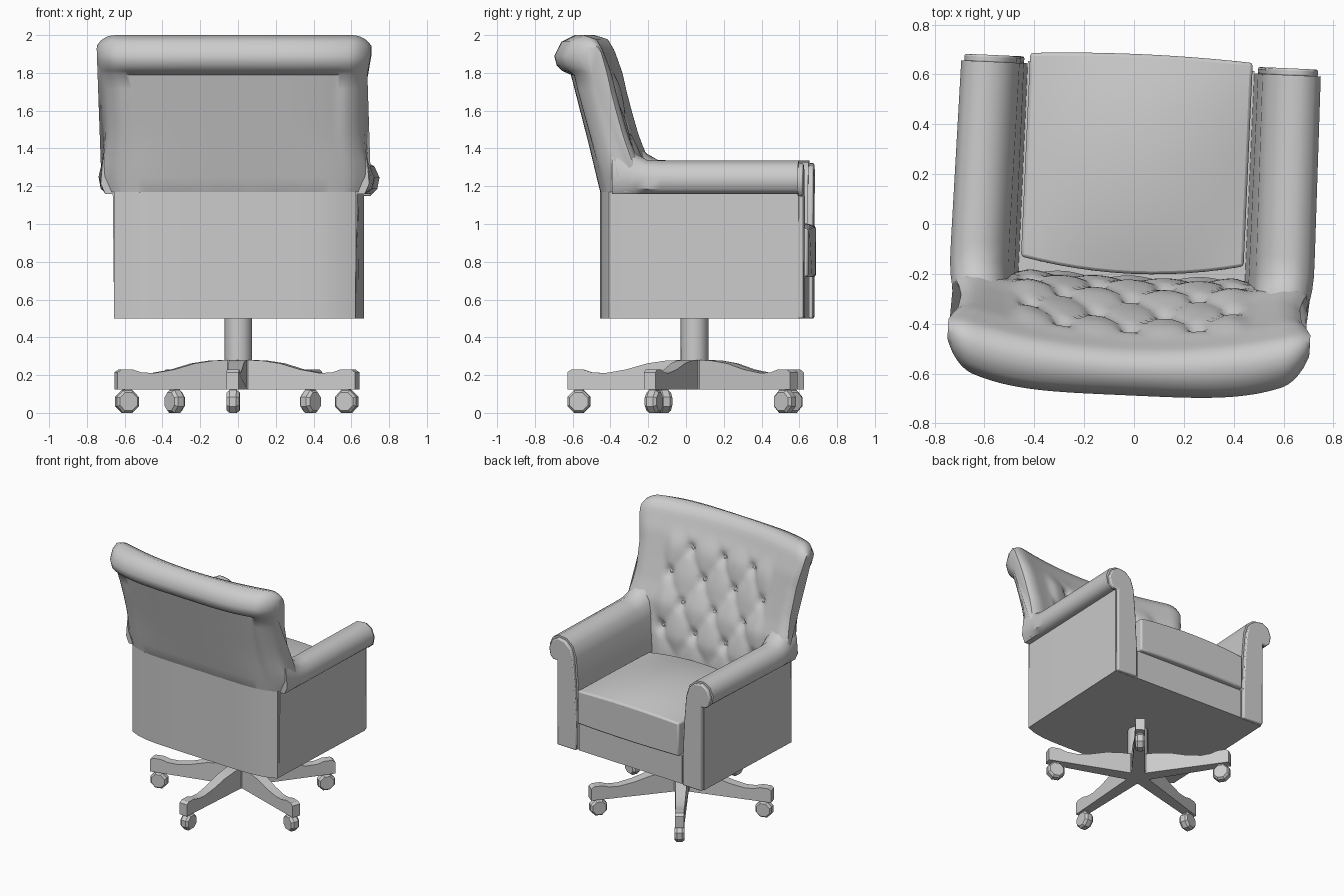
import bpy, bmesh
from math import sin, cos, pi, sqrt, exp, radians
from mathutils import Vector

if "Cube" in bpy.data.objects:
    bpy.data.objects.remove(bpy.data.objects["Cube"])

TURN = -0.045          # the whole chair is turned slightly about z
CY = 0.045             # centre of the swivel base


def make(name, verts, faces, angle=35, bevel=0):
    bm = bmesh.new()
    vs = [bm.verts.new(v) for v in verts]
    for f in faces:
        bm.faces.new([vs[i] for i in f])
    bmesh.ops.recalc_face_normals(bm, faces=bm.faces)
    me = bpy.data.meshes.new(name)
    bm.to_mesh(me)
    bm.free()
    me.shade_smooth()
    me.set_sharp_from_angle(angle=radians(angle))
    ob = bpy.data.objects.new(name, me)
    bpy.context.collection.objects.link(ob)
    ob.rotation_euler.z = TURN
    if bevel:
        m = ob.modifiers.new("bevel", 'BEVEL')
        m.width, m.segments, m.limit_method = bevel, 2, 'ANGLE'
        m.angle_limit = radians(50)
    return ob


def loft(name, rings, angle=35, bevel=0):
    """Skin a list of equal closed rings and cap both ends."""
    n = len(rings[0])
    verts = [p for r in rings for p in r]
    faces = [list(range(n)), list(range(len(verts) - n, len(verts)))]
    for k in range(len(rings) - 1):
        for i in range(n):
            j = (i + 1) % n
            faces.append((k*n + i, k*n + j, (k+1)*n + j, (k+1)*n + i))
    return make(name, verts, faces, angle, bevel)


def interp(pts, t):
    """Piecewise linear lookup in (key, value) pairs."""
    if t <= pts[0][0]:
        return pts[0][1]
    for (a, u), (b, v) in zip(pts, pts[1:]):
        if t <= b:
            return u + (v - u) * (t - a) / (b - a)
    return pts[-1][1]


def smooth(a, b, x):
    t = min(1, max(0, (x - a) / (b - a)))
    return t * t * (3 - 2 * t)


def wall_bow(x):
    return 0.06 * (x / 0.64) ** 6


def rear_bow(x, z):
    k = smooth(1.17, 1.5, z)
    return (1 - k) * 0.06 * min(1.3, (x / 0.64) ** 6) + k * 0.085 * (x / 0.68) ** 4


def front_bow(x, z):
    return 0.085 * (x / 0.65) ** 2 * (.4 + .6 * smooth(1.1, 1.36, z))


# ---- lower body: seat deck and bowed rear wall
loft("seat_deck", [[(x, y, z) for x, y in ((-.455, -.28), (.455, -.28), (.455, .635), (-.455, .635))]
                   for z in (.5, .72)])
plan = [(.64, -.36), (.455, -.36), (.455, -.28), (-.455, -.28), (-.455, -.36), (-.64, -.36)]
plan += [(x, -.44 + wall_bow(x)) for x in [-.64 + .08 * i for i in range(17)]]
loft("rear_wall", [[(x, y, z) for x, y in plan] for z in (.5, 1.17)])

# ---- rolled arms: the roll flares and rises where it meets the back
section = [(.64, .5), (.64, 1.16), (.68, 1.16), (.71, 1.185), (.722, 1.245), (.695, 1.305),
           (.64, 1.335), (.57, 1.325), (.515, 1.28), (.488, 1.2), (.47, 1.0), (.455, .72), (.455, .5)]


def arm_ring(s, y, lift):
    ring = []
    for x, z in section:
        k = max(0, (z - 1.16) / .17)
        flare = .012 * (.625 - y) * smooth(1.1, 1.2, z) - .35 * lift * k
        ring.append((s * (x + flare), y, z + lift * k))
    return ring


for side, s in (("left", -1), ("right", 1)):
    loft(side + "_arm", [arm_ring(s, y, h) for y, h in
                         ((-.36, .19), (-.28, .085), (-.235, .035), (-.18, .005), (-.1, 0), (.625, 0))], 40)
    inner = [(.6 + (x - .6) * .9, .5 + (z - .5) * .984) for x, z in section]
    loft(side + "_arm_front_panel", [[(s*x, y, z) for x, z in inner] for y in (.62, .652)], 40, .008)

# ---- tufted back: cross-sections lofted along x
FRONT = [(.8, -.23), (1.1, -.245), (1.33, -.30), (1.45, -.345), (1.6, -.39), (1.8, -.445), (1.93, -.50)]
ROLL = [(-.53, 1.98), (-.585, 2.0), (-.65, 1.965), (-.688, 1.89), (-.675, 1.84), (-.645, 1.81)]
HALF = [(1.17, .695), (1.21, .718), (1.3, .71), (1.4, .69), (1.5, .68), (1.7, .69), (1.9, .727)]
BUTTONS = [(x, z) for z, xs in ((1.72, (-.27, 0, .27)), (1.53, (-.405, -.135, .135, .405)),
                                (1.34, (-.27, 0, .27)), (1.15, (-.405, -.135, .135, .405)))
           for x in xs]


def tuft(x, z):
    u, v = x / .27 + (z - 1.72) / .38, x / .27 - (z - 1.72) / .38
    mask = (1 - smooth(.40, .50, abs(x))) * (1 - smooth(1.72, 1.86, z))
    puff = .024 * sqrt(abs(sin(pi * u) * sin(pi * v)))
    dent = sum(exp(-((x - a)**2 + (z - b)**2) / .0012) for a, b in BUTTONS)
    return mask * puff - .035 * dent


def back_ring(s):
    bottom = .8 if abs(s) * .69 < .48 else 1.17
    e = max(0, (abs(s) - .86) / .14)
    f = sqrt(1 - .8 * e * e)
    pts = []
    for i in range(40):                                   # tufted front
        z = .8 + 1.13 * i / 39
        if z < 1.33:
            z = bottom + (z - .8) / .53 * (1.33 - bottom)
        x = s * interp(HALF, z)
        pts.append((interp(FRONT, z) + tuft(x, z) + front_bow(x, z), z))
    for i, (y, z) in enumerate(ROLL):                     # top roll
        x = s * interp(HALF, z)
        k = min(1, i / 2)
        pts.append((y + (1 - k) * front_bow(x, z) + k * rear_bow(x, z), z))
    recess = .02 * (1 - smooth(.78, .86, abs(s)))
    for i in range(9):                                    # rear panel
        t = i / 8
        z = 1.79 - .62 * t
        pts.append((-.62 + .18 * t + recess * (1 - t) + rear_bow(s * interp(HALF, z), z), z))
    ring = []
    for y, z in pts:
        x = s * interp(HALF, z)
        mz = min(z, 1.9)
        my = -.34 - .28 * (mz - 1.15) + (front_bow(x, z) + rear_bow(x, z)) / 2
        ring.append((x, my + (y - my) * f, mz + (z - mz) * f))
    return ring


loft("tufted_back", [back_ring(-1 + i / 36) for i in range(73)], 50)

# ---- buttons in the tufts
for k, (x, z) in enumerate(BUTTONS):
    c = Vector((x, interp(FRONT, z) + tuft(x, z) + front_bow(x, z), z))
    rings = [[c + Vector((r * cos(a * pi / 4), d, r * sin(a * pi / 4))) for a in range(8)]
             for r, d in ((.018, -.005), (.018, .006), (.009, .012))]
    loft("back_button_%d" % (k + 1), rings, 50)

# ---- domed seat cushion
N = 12


def cushion_ring(j):
    v = -1 + 2 * j / N
    us = [-1 + 2 * i / N for i in range(N + 1)]

    def point(u, top):
        back = -.15 - .05 * (1 - u * u)
        front = .667 + .015 * (1 - u * u)
        y = back + (front - back) * (v + 1) / 2
        z = .975 + .07 * (1 - u * u) * (1 - .75 * v * v) if top else .72
        return (u * .447, y, z)
    return [point(u, True) for u in us] + [point(u, False) for u in reversed(us)]


loft("seat_cushion", [cushion_ring(j) for j in range(N + 1)], 40, .012)

# ---- swivel column and hub
def disc(r, z, n):
    return [(r * cos(2 * pi * i / n), CY + r * sin(2 * pi * i / n), z) for i in range(n)]


loft("column", [disc(.073, z, 12) for z in (.26, .51)])
loft("base_hub", [disc(.09, z, 10) for z in (.125, .28)])

# ---- five legs with casters
LEG = [(.03, .28), (.14, .278), (.25, .262), (.36, .23), (.47, .211), (.54, .214), (.59, .23),
       (.65, .23), (.672, .215), (.672, .125), (.03, .125)]
for k in range(5):
    a = -pi / 2 + 2 * pi * k / 5
    d, t = Vector((cos(a), sin(a), 0)), Vector((-sin(a), cos(a), 0))
    o = Vector((0, CY, 0))

    def at(r, w, z):
        return o + d * r + t * w + Vector((0, 0, z))

    loft("base_leg_%d" % (k + 1),
         [[at(r, s * (.05 - .018 * min(1, r / .45)), z) for r, z in LEG] for s in (-1, 1)], 25)
    loft("caster_stem_%d" % (k + 1),
         [[at(.61 + p, q, z) for p, q in ((-.02, -.02), (.02, -.02), (.02, .02), (-.02, .02))]
          for z in (.08, .13)])
    loft("caster_wheel_%d" % (k + 1),
         [[at(.612 + r * cos(pi * (i + .5) / 4), w, .06 + r * sin(pi * (i + .5) / 4)) for i in range(8)]
          for r, w in ((.052, -.034), (.065, -.018), (.065, .018), (.052, .034))], 20)
